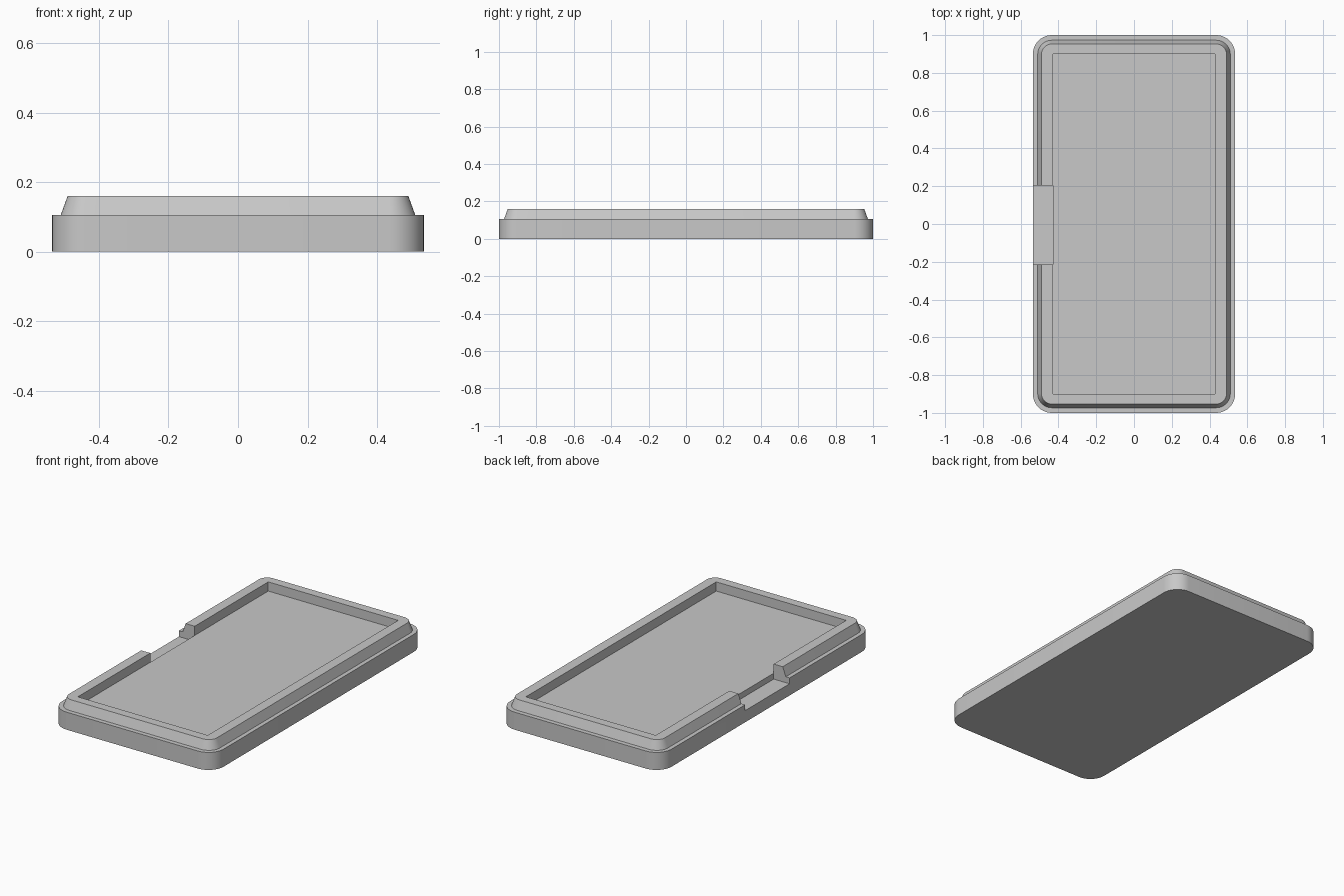
import bpy
import bmesh
from math import cos, sin, pi, radians

default = bpy.data.objects.get("Cube")
if default:
    bpy.data.objects.remove(default, do_unlink=True)

GREY = (0.58, 0.58, 0.58, 1.0)
grey = bpy.data.materials.new("matte grey")
grey.use_nodes = True
grey.diffuse_color = GREY
shader = grey.node_tree.nodes["Principled BSDF"]
shader.inputs["Base Color"].default_value = GREY
shader.inputs["Roughness"].default_value = 0.7


def add_object(name, bm):
    bmesh.ops.recalc_face_normals(bm, faces=bm.faces)
    mesh = bpy.data.meshes.new(name)
    bm.to_mesh(mesh)
    bm.free()
    mesh.materials.append(grey)
    obj = bpy.data.objects.new(name, mesh)
    bpy.context.collection.objects.link(obj)
    return obj


def rounded_outline(half_x, half_y, radius, steps=10):
    """Points of a rounded rectangle, counter-clockwise."""
    points = []
    for quarter, (sx, sy) in enumerate([(1, 1), (-1, 1), (-1, -1), (1, -1)]):
        for i in range(steps + 1):
            a = (quarter + i / steps) * pi / 2
            points.append((sx * (half_x - radius) + radius * cos(a),
                           sy * (half_y - radius) + radius * sin(a)))
    return points


def rounded_slab(name, bottom, top, z0, z1):
    """Solid between two rounded rectangles given as (half x, half y, radius)."""
    bm = bmesh.new()
    low = [bm.verts.new((x, y, z0)) for x, y in rounded_outline(*bottom)]
    high = [bm.verts.new((x, y, z1)) for x, y in rounded_outline(*top)]
    n = len(low)
    for i in range(n):
        j = (i + 1) % n
        bm.faces.new((low[i], low[j], high[j], high[i]))
    bm.faces.new(low[::-1])
    bm.faces.new(high)
    return add_object(name, bm)


def cut_box(target, x, y, z):
    """Subtract a box given by its (min, max) ranges."""
    bm = bmesh.new()
    bmesh.ops.create_cube(bm, size=1)
    for v in bm.verts:
        v.co = [r[int(c > 0)] for r, c in zip((x, y, z), v.co)]
    cutter = add_object("cutter", bm)
    cutter.hide_render = True
    mod = target.modifiers.new("cut", 'BOOLEAN')
    mod.operation = 'DIFFERENCE'
    mod.solver = 'EXACT'
    mod.object = cutter
    bpy.context.view_layer.objects.active = target
    bpy.ops.object.modifier_apply(modifier=mod.name)
    bpy.data.objects.remove(cutter, do_unlink=True)


LEDGE_Z, TOP_Z, NOTCH_Z = 0.105, 0.16, 0.07
POCKET_X, POCKET_Y = 0.43, 0.9
NOTCH_Y = (-0.215, 0.205)

# Base plate, with a shallow notch in its right edge
base = rounded_slab("base_plate", (0.535, 1.0, 0.1), (0.535, 1.0, 0.1), 0, LEDGE_Z)
cut_box(base, (-0.7, -POCKET_X), NOTCH_Y, (NOTCH_Z, 0.3))

# Tapered rim around the pocket, open at the notch
rim = rounded_slab("raised_rim", (0.51, 0.973, 0.075), (0.49, 0.953, 0.055), LEDGE_Z, TOP_Z)
cut_box(rim, (-POCKET_X, POCKET_X), (-POCKET_Y, POCKET_Y), (0, 0.3))
cut_box(rim, (-0.7, -0.3), NOTCH_Y, (0, 0.3))

# Smooth corners, sharp rims
bpy.ops.object.select_all(action='DESELECT')
for part in (base, rim):
    part.select_set(True)
bpy.context.view_layer.objects.active = base
bpy.ops.object.shade_smooth_by_angle(angle=radians(15))
